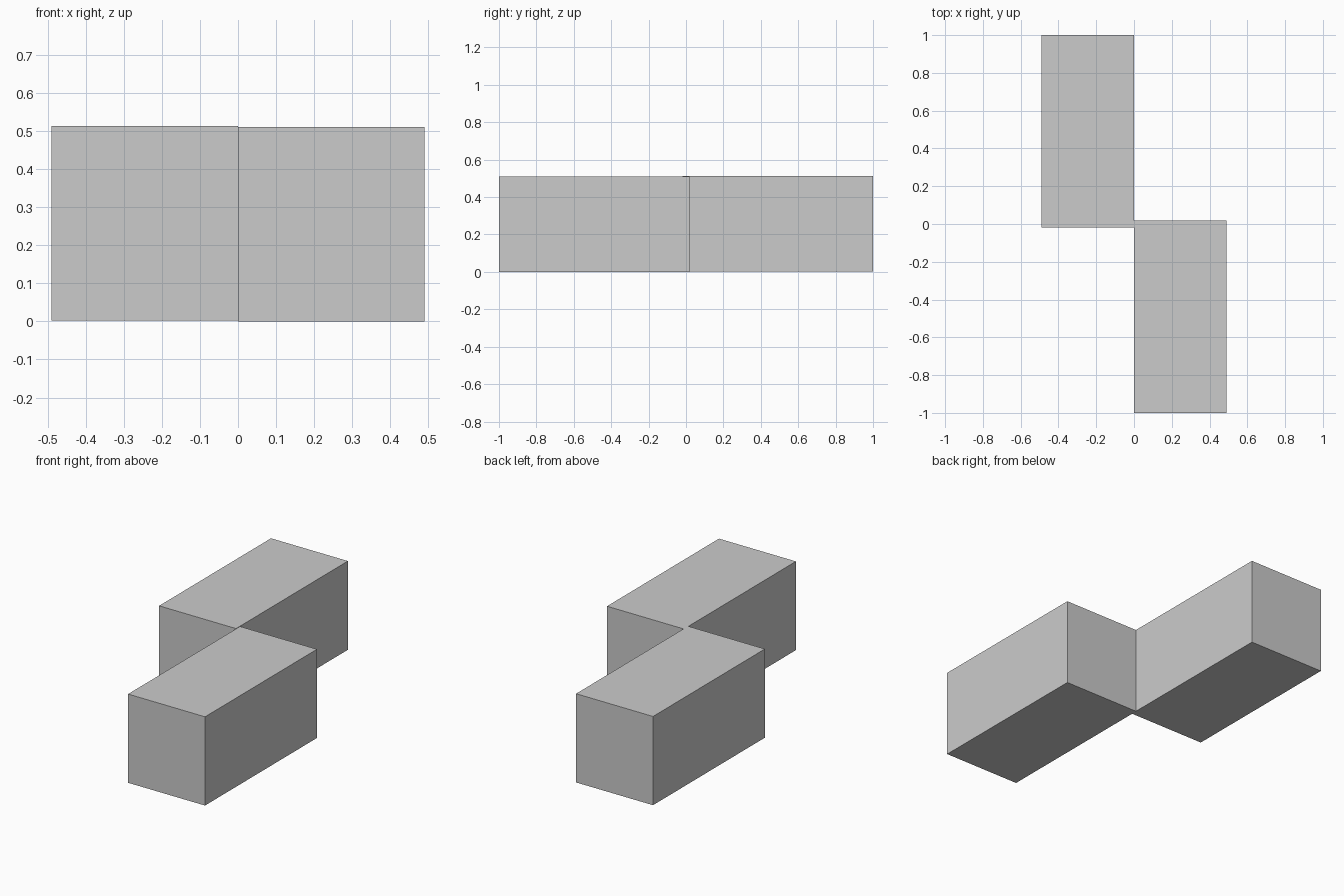
import bpy

if "Cube" in bpy.data.objects:
    bpy.data.objects.remove(bpy.data.objects["Cube"])


def block(name, x, y, z):
    """Axis-aligned box from (min, max) ranges."""
    ranges = (x, y, z)
    bpy.ops.mesh.primitive_cube_add(size=1, location=[(a + b) / 2 for a, b in ranges])
    ob = bpy.context.object
    ob.name = name
    ob.scale = [b - a for a, b in ranges]
    bpy.ops.object.transform_apply(location=False, rotation=False, scale=True)
    return ob


# Two long blocks, offset along y and meeting at the centre
block("front_right_block", (0.0, 0.49), (-1.0, 0.019), (0.0, 0.511))
block("back_left_block", (-0.49, 0.0), (-0.018, 1.0), (0.002, 0.513))
